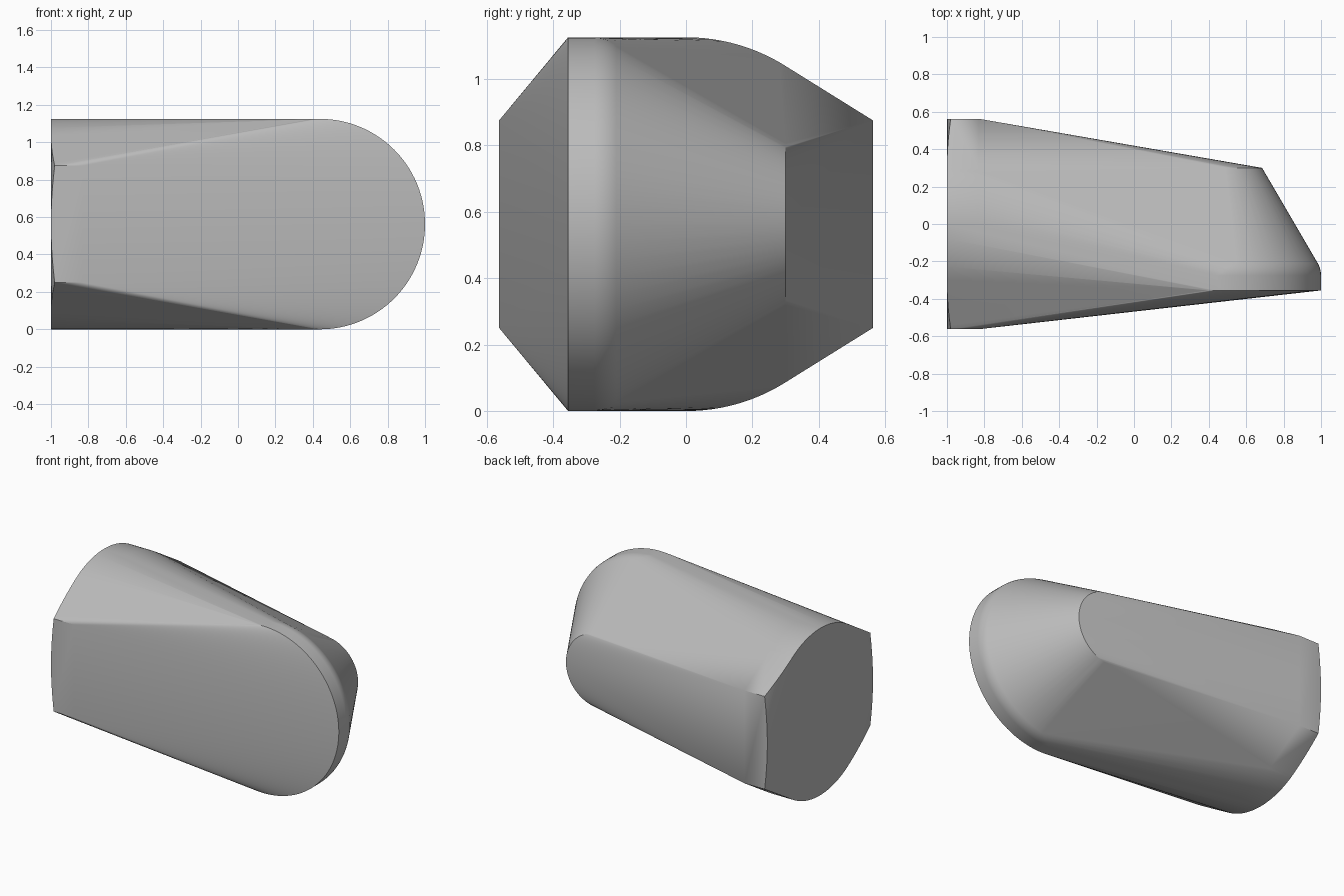
import bpy, bmesh
from math import sin, cos, pi, hypot, radians, atan2
from mathutils import Vector

cube = bpy.data.objects.get("Cube")
if cube:
    bpy.data.objects.remove(cube, do_unlink=True)

R = 0.5625          # main radius, half height and half depth
FLAT = 0.3125       # half height of the flat sides
HUB_X = 0.4375      # centre of the rounded end
SEGS = 128


def lerp(a, b, n):
    return [a + (b - a) * i / n for i in range(n + 1)]


def socket_outline():
    """Round section widened to flat sides, as (y, height from the centre)."""
    start = 2 * atan2(FLAT, R)      # where the side slope touches the circle
    pts = [(R * cos(a), R * sin(a)) for a in lerp(start, pi / 2, 16)]
    ty, tz = pts[0]
    pts += [(R + (ty - R) * t, FLAT + (tz - FLAT) * t) for t in lerp(0, 1, 12)]
    pts += [(R, FLAT * t) for t in lerp(0, 1, 10)]
    return {(round(sy * y, 5), round(sz * z, 5))
            for y, z in pts for sy in (-1, 1) for sz in (-1, 1)}


def disc(y, radius):
    return [(HUB_X + radius * cos(2 * pi * i / SEGS), y,
             R + radius * sin(2 * pi * i / SEGS)) for i in range(SEGS)]


# Square end with a shallow conical chamfer on its corners
points = []
for y, z in socket_outline():
    inset = 0.25 * max(0, hypot(y, z) - R)
    points += [(-1 + inset, y, z + R), (-0.83, y, z + R)]

# Rounded end: straight rim, soft shoulder, cone to the small back disc
points += disc(-0.355, R)
slope = radians(30.2)
shoulder = 0.13
for a in lerp(0, slope, 5):
    points += disc(-0.275 + shoulder * sin(a), R - shoulder * (1 - cos(a)))
points += disc(0.3, 0.2475)

# Skin all sections into one convex body
bm = bmesh.new()
for p in points:
    bm.verts.new(p)
hull = bmesh.ops.convex_hull(bm, input=bm.verts)
junk = [g for g in hull["geom_interior"] + hull["geom_unused"]
        if isinstance(g, bmesh.types.BMVert)]
bmesh.ops.delete(bm, geom=list(set(junk)), context="VERTS")
bmesh.ops.dissolve_limit(bm, angle_limit=radians(0.1),
                         verts=bm.verts, edges=bm.edges)
bmesh.ops.recalc_face_normals(bm, faces=bm.faces)
mesh = bpy.data.meshes.new("tapered_body")
bm.to_mesh(mesh)
bm.free()

body = bpy.data.objects.new("tapered_body", mesh)
bpy.context.collection.objects.link(body)

# Plain grey material
grey = bpy.data.materials.new("plain grey")
grey.use_nodes = True
color = (0.5, 0.5, 0.5, 1)
grey.diffuse_color = color
grey.node_tree.nodes["Principled BSDF"].inputs["Base Color"].default_value = color
mesh.materials.append(grey)

# Smooth shading with crisp rims and a flat end cap
bpy.ops.object.select_all(action="DESELECT")
body.select_set(True)
bpy.context.view_layer.objects.active = body
bpy.ops.object.shade_smooth_by_angle(angle=radians(25))
for face in mesh.polygons:
    if face.normal.x < -0.9:
        face.use_smooth = False
weighted = body.modifiers.new("weighted_normals", "WEIGHTED_NORMAL")
weighted.keep_sharp = True
